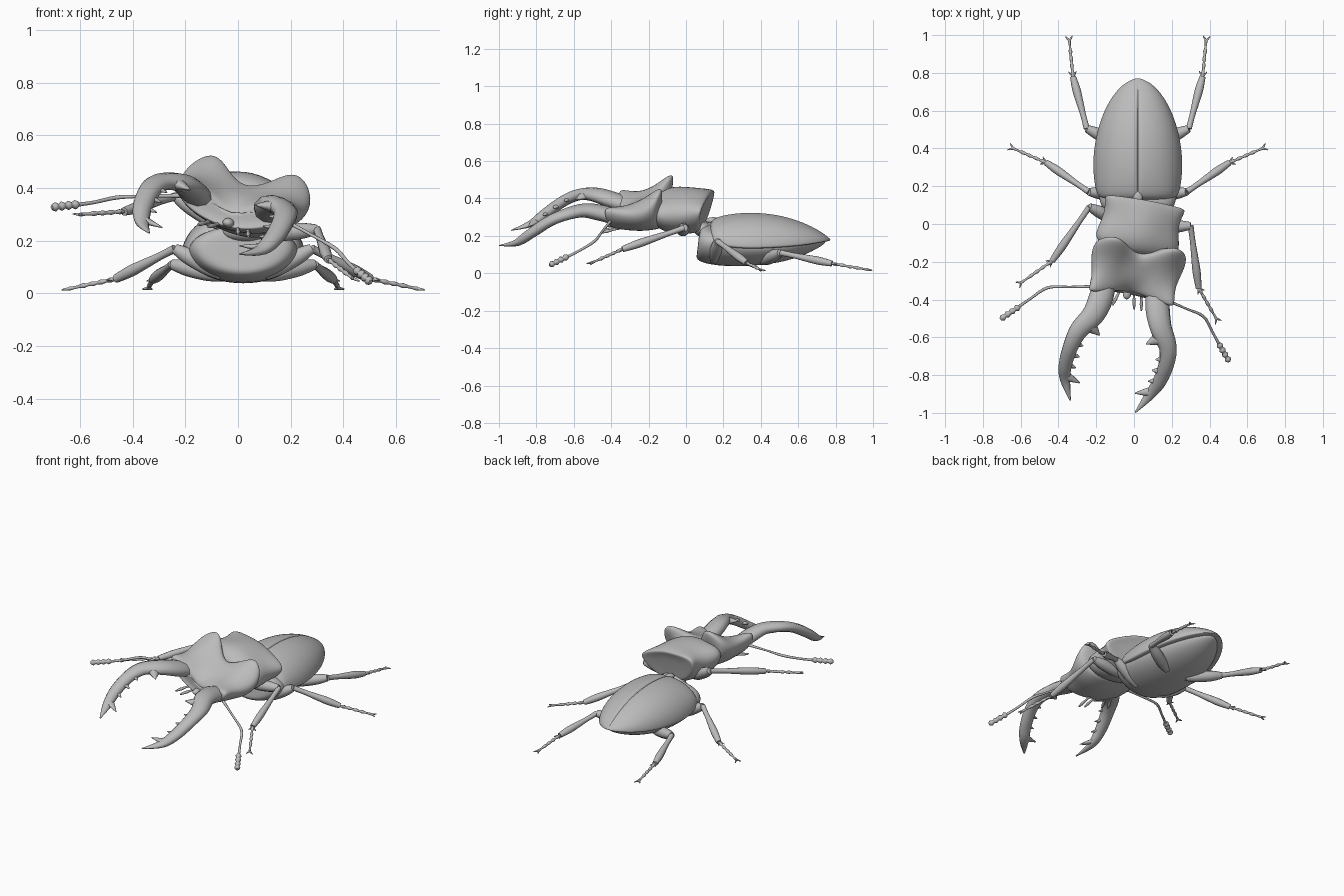
import bpy, bmesh, math
from mathutils import Vector, Matrix

default_cube = bpy.data.objects.get("Cube")
if default_cube:
    bpy.data.objects.remove(default_cube, do_unlink=True)

# One plain material for everything
grey = bpy.data.materials.new("plain_grey")
grey.use_nodes = True
colour = (.5, .5, .5, 1)
grey.diffuse_color = colour
for node in grey.node_tree.nodes:
    if node.type == "BSDF_PRINCIPLED":
        node.inputs["Base Color"].default_value = colour

# Rear body stands straight; the front body is turned and rolled
REAR = Matrix.Translation((.02, 0, 0))
FRONT = (Matrix.Translation((.03, 0, .33))
         @ Matrix.Rotation(math.radians(-10.5), 4, "Z")
         @ Matrix.Rotation(math.radians(13), 4, "Y"))
# The head sits slightly to the left; the jaws are flattened in height
HEAD = FRONT @ Matrix.Translation((.016, 0, 0))
JAW = HEAD @ Matrix.Diagonal((1, 1, .6, 1))
SIDES = (("left", 1), ("right", -1))


def add_mesh(name, bm, frame, levels=0):
    """Turn a bmesh into a smooth object with the grey material."""
    bmesh.ops.recalc_face_normals(bm, faces=bm.faces)
    bm.transform(frame)
    mesh = bpy.data.meshes.new(name)
    bm.to_mesh(mesh)
    bm.free()
    mesh.materials.append(grey)
    mesh.shade_smooth()
    obj = bpy.data.objects.new(name, mesh)
    bpy.context.collection.objects.link(obj)
    if levels:
        subsurf = obj.modifiers.new("smooth", "SUBSURF")
        subsurf.levels = subsurf.render_levels = levels


def loft(name, halves, frame, levels=2):
    """Skin half rings (top centre to bottom centre), mirrored in x."""
    bm = bmesh.new()
    rings = []
    for half in halves:
        full = list(half) + [(-x, y, z) for x, y, z in reversed(half[1:-1])]
        rings.append([bm.verts.new(p) for p in full])
    count = len(rings[0])
    for a, b in zip(rings, rings[1:]):
        for i in range(count):
            j = (i + 1) % count
            bm.faces.new((a[i], a[j], b[j], b[i]))
    bm.faces.new(rings[0])
    bm.faces.new(rings[-1])
    add_mesh(name, bm, frame, levels)


def body_ring(y_top, y_low, width, top, edge, low):
    """Half section with a ridged top, a side edge and a rounded underside."""
    ring = []
    for across, up in ((0, 1), (.5, .76), (.87, .5), (1, 0),
                       (.8, -.56), (.42, -.9), (0, -1)):
        z = edge + (up * (top - edge) if up > 0 else up * (edge - low))
        y = y_low + (y_top - y_low) * (z - low) / (top - low)
        ring.append((width * across, y, z))
    return ring


def blob(name, centre, size, frame):
    bm = bmesh.new()
    bmesh.ops.create_uvsphere(bm, u_segments=20, v_segments=12, radius=1)
    bm.transform(Matrix.Translation(centre) @ Matrix.Diagonal((*size, 1)))
    add_mesh(name, bm, frame)


def tube(name, points, frame, side=1, steps=1):
    """Tapered tube through (x, y, z, radius) points, optionally smoothed."""
    pts = [Vector((p[0] * side, p[1], p[2], p[3])) for p in points]
    path = []
    for i in range(len(pts) - 1):
        a, b, c, d = (pts[max(i - 1, 0)], pts[i], pts[i + 1],
                      pts[min(i + 2, len(pts) - 1)])
        for k in range(steps):
            t = k / steps
            path.append(b + (c - a) * (t / 2) + (a * 2 - b * 5 + c * 4 - d) * (t * t / 2)
                        + (b * 3 - a - c * 3 + d) * (t ** 3 / 2))
    path.append(pts[-1])
    curve = bpy.data.curves.new(name, "CURVE")
    curve.dimensions = "3D"
    curve.bevel_depth = 1
    curve.bevel_resolution = 3
    curve.use_fill_caps = True
    spline = curve.splines.new("POLY")
    spline.points.add(len(path) - 1)
    for point, p in zip(spline.points, path):
        point.co = (*p.to_3d(), 1)
        point.radius = max(p[3], .002)
    spline.use_smooth = True
    curve.materials.append(grey)
    obj = bpy.data.objects.new(name, curve)
    bpy.context.collection.objects.link(obj)
    bpy.ops.object.select_all(action="DESELECT")
    obj.select_set(True)
    bpy.context.view_layer.objects.active = obj
    bpy.ops.object.convert(target="MESH")
    bpy.context.object.data.transform(frame)


def segment(start, end, radii):
    """Evenly spaced points from start to end, one for each radius."""
    a, b = Vector(start), Vector(end)
    return [(*a.lerp(b, i / (len(radii) - 1)), r) for i, r in enumerate(radii)]


def leg(name, hip, knee, ankle, foot, frame):
    for word, side in SIDES:
        label = word + "_" + name
        tube(label + "_femur", segment(hip, knee, (.022, .032, .034, .031, .02)),
             frame, side, 4)
        tube(label + "_tibia", segment(knee, ankle, (.016, .015, .019, .022, .016)),
             frame, side, 4)
        joints = [.006, .01] * 4 + [.006, .006, .008]
        tube(label + "_tarsus", segment(ankle, foot, joints), frame, side, 2)
        # Tibia spur and the pair of claws
        along = (Vector(foot) - Vector(ankle)).normalized()
        across = along.cross(Vector((0, 0, 1))).normalized()
        for way in (1, -1):
            for part, root, reach in (("claw", foot, .032), ("spur", ankle, .035)):
                tip = Vector(root) + along * reach * .8 + across * way * reach * .6
                tube(label + "_" + part, segment(root, tip, (.006, .005, .002)),
                     frame, side)


# Underside of the rear body
loft("belly", [body_ring(*s) for s in (
    (.07, .06, .1, .22, .17, .1), (.08, .05, .19, .27, .17, .07),
    (.13, .12, .22, .28, .165, .04), (.3, .3, .23, .2, .135, .03),
    (.5, .5, .2, .2, .14, .05), (.65, .65, .13, .2, .16, .1),
    (.75, .75, .03, .18, .17, .16))], REAR)

# Domed wing cases with a sunken seam along the middle
shells = []
for y, width, top, edge in (
        (.125, .18, .265, .18), (.15, .22, .3, .162), (.25, .237, .322, .138),
        (.36, .239, .328, .135), (.48, .22, .317, .14), (.58, .188, .29, .148),
        (.66, .147, .258, .158), (.72, .1, .224, .168), (.755, .055, .198, .175),
        (.772, .008, .182, .178)):
    half = [(0, y, top - (top - edge) * .1), (width * .02, y, top)]
    for k in range(1, 9):
        angle = math.radians(90 - k * 11.25)
        half.append((width * math.cos(angle), y,
                     edge + (top - edge) * math.sin(angle)))
    half += [(width * .95, y, edge - .006), (0, y, edge)]
    shells.append(half)
loft("wing_cases", shells, REAR)
blob("scutellum", (0, .145, .282), (.026, .04, .018), REAR)
blob("neck", (.01, .09, .235), (.09, .05, .04), REAR)

# Thorax shield with an undercut rear
loft("thorax", [body_ring(*s) for s in (
    (.115, .09, .12, .06, .01, -.06), (.13, .085, .2, .09, .035, -.095),
    (.135, .08, .235, .105, .04, -.1), (.1, .06, .225, .123, .035, -.112),
    (.02, .02, .213, .138, .01, -.12), (-.06, -.05, .235, .143, .01, -.115),
    (-.12, -.11, .245, .125, .02, -.1), (-.17, -.16, .17, .08, .01, -.07))], FRONT)

# Head with two raised rear lobes and flared cheeks: x, forward, z
head = (
    ((0, .14, .04), (.08, .13, .05), (.16, .1, .06), (.21, .12, .03), (.14, .1, -.06), (0, .1, -.08)),
    ((0, .18, .08), (.08, .12, .14), (.17, .05, .245), (.28, .12, .1), (.21, .15, -.05), (0, .15, -.1)),
    ((0, .24, .07), (.09, .22, .08), (.16, .18, .12), (.295, .2, .05), (.2, .22, -.06), (0, .22, -.11)),
    ((0, .31, .04), (.08, .3, .055), (.15, .3, .07), (.24, .31, .06), (.2, .31, -.05), (0, .3, -.11)),
    ((0, .37, -.03), (.07, .37, .03), (.14, .4, .06), (.272, .42, .115), (.22, .41, -.03), (0, .38, -.1)),
    ((0, .36, -.05), (.06, .36, -.02), (.12, .37, 0), (.18, .38, .01), (.16, .37, -.03), (0, .36, -.08)))
loft("head", [[(x, -y, z) for x, y, z in half] for half in head], HEAD, 3)
blob("mouth", (0, -.375, -.06), (.022, .03, .018), HEAD)

for word, side in SIDES:
    # Curved jaw with a forked end and inner teeth
    tube(word + "_jaw", (
        (.145, -.33, 0, .062), (.158, -.43, .055, .066), (.188, -.52, .088, .06),
        (.245, -.61, .07, .05), (.264, -.7, .01, .042), (.26, -.8, -.1, .037),
        (.234, -.88, -.19, .028), (.18, -.985, -.235, .004)), JAW, side, 6)
    for part, root, tip, size in (
            ("large_tooth", (.215, -.56, .085), (.128, -.618, .065), .05),
            ("first_small_tooth", (.25, -.68, .03), (.2, -.69, .02), .026),
            ("second_small_tooth", (.25, -.745, -.035), (.2, -.75, -.045), .024),
            ("third_small_tooth", (.25, -.8, -.1), (.2, -.81, -.11), .022),
            ("fork_prong", (.24, -.86, -.17), (.153, -.885, -.19), .028)):
        tube(word + "_" + part, segment(root, tip, (size, size * .6, .003)),
             JAW, side, 3)

    # Elbowed antenna ending in a beaded club
    tube(word + "_antenna", ((.2, -.37, 0, .009), (.32, -.395, -.03, .006),
                             (.43, -.42, -.06, .008), (.5, -.49, -.095, .007),
                             (.56, -.555, -.12, .008)), HEAD, side, 4)
    tube(word + "_antenna_club",
         segment((.55, -.545, -.115), (.632, -.63, -.145), [.01, .018] * 4 + [.008]),
         HEAD, side, 2)

    # Mouth feelers
    for part, x in (("inner_feeler", .035), ("outer_feeler", .075)):
        tube(word + "_" + part, segment((x, -.35, -.07), (x + .025, -.45, -.09),
                                        (.009, .006, .009, .004)), HEAD, side, 2)

# Three pairs of legs
leg("front_leg", (.08, -.01, -.09), (.28, .04, -.025), (.405, -.277, -.113),
    (.538, -.418, -.155), FRONT)
leg("middle_leg", (.08, .15, .07), (.26, .17, .17), (.485, .325, .055),
    (.66, .4, .018), REAR)
leg("hind_leg", (.07, .41, .065), (.27, .505, .11), (.343, .78, .052),
    (.362, .97, .02), REAR)
